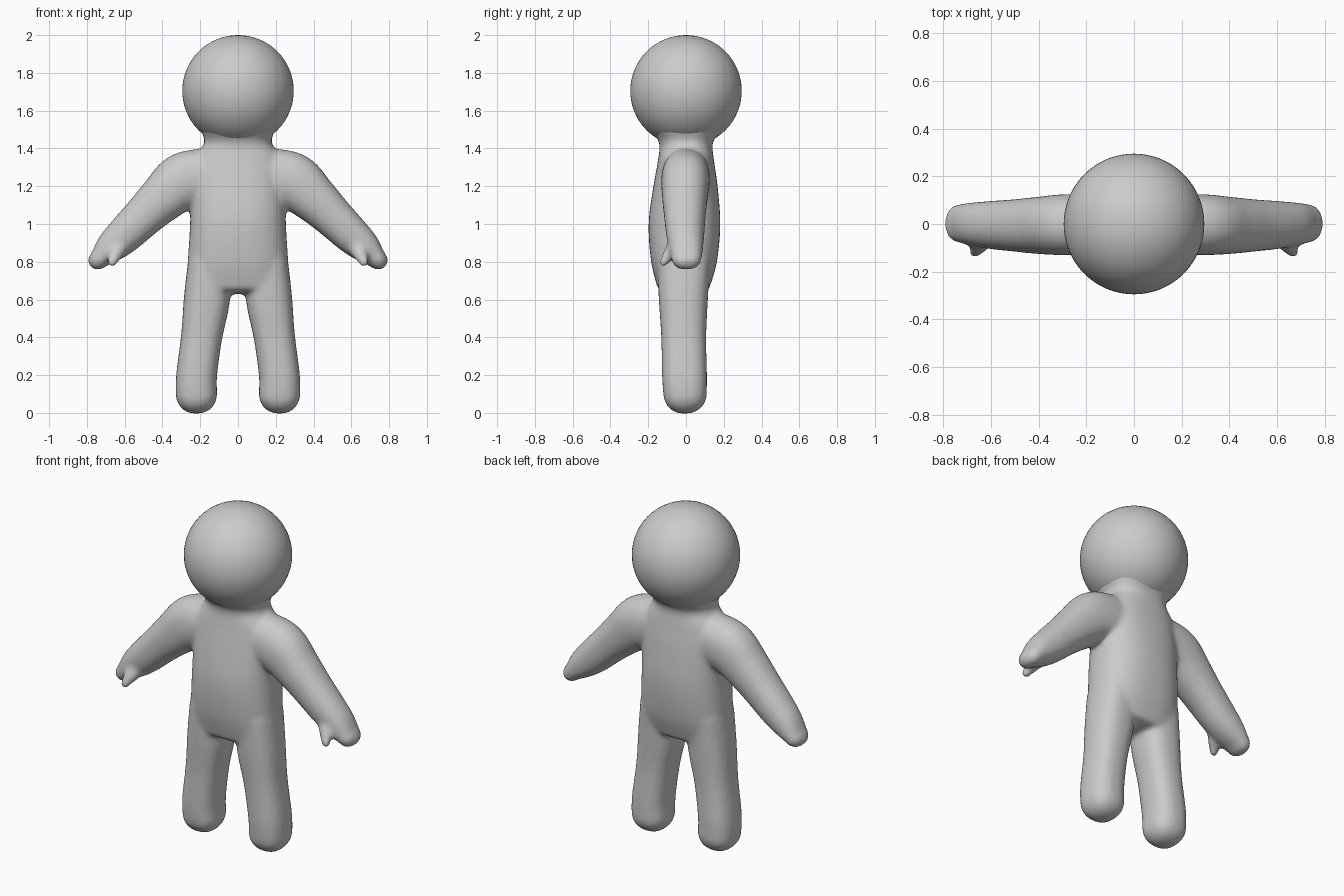
import bpy, bmesh, math
from mathutils import Vector

if "Cube" in bpy.data.objects:
    bpy.data.objects.remove(bpy.data.objects["Cube"])

grey = bpy.data.materials.new("plain_grey")
grey.diffuse_color = (0.6, 0.6, 0.6, 1)
grey.use_nodes = True
grey.node_tree.nodes["Principled BSDF"].inputs["Base Color"].default_value = grey.diffuse_color


def catmull(p0, p1, p2, p3, t):
    return 0.5 * (2 * p1 + (p2 - p0) * t + (2 * p0 - 5 * p1 + 4 * p2 - p3) * t * t
                  + (3 * p1 - p0 - 3 * p2 + p3) * t ** 3)


def loft(bm, sections, power, cap_a, cap_b, side=1, sides=40, steps=6):
    """Skin rounded rings (x, y, z, half width, half depth) along a path, with domed ends."""
    n = len(sections)
    path = []
    for i in range(n - 1):
        ctrl = [sections[max(0, min(n - 1, i + k))] for k in (-1, 0, 1, 2)]
        for s in range(steps):
            path.append([catmull(*c, s / steps) for c in zip(*ctrl)])
    path.append(list(sections[-1]))
    pts = [Vector(p[:3]) for p in path]
    rings = []
    for i, p in enumerate(path):
        d = (pts[min(i + 1, len(pts) - 1)] - pts[max(i - 1, 0)]).normalized()
        rings.append((pts[i], d, p[3], p[4]))

    # domed ends
    def dome(ring, depth, sign):
        out = []
        for k in range(1, 8):
            a = k / 8 * math.pi / 2
            c = math.cos(a) ** 0.9
            out.append((ring[0] + ring[1] * sign * depth * math.sin(a), ring[1],
                        ring[2] * c, ring[3] * c))
        return out
    rings = dome(rings[0], cap_a, -1)[::-1] + rings + dome(rings[-1], cap_b, 1)

    loops = []
    for pos, d, ra, rb in rings:
        u = Vector((0, 1, 0)).cross(d).normalized()
        v = d.cross(u)
        loop = []
        for k in range(sides):
            a = 2 * math.pi * k / sides
            c, s = math.cos(a), math.sin(a)
            q = pos + u * ra * math.copysign(abs(c) ** (2 / power), c) \
                + v * rb * math.copysign(abs(s) ** (2 / power), s)
            loop.append(bm.verts.new((q.x * side, q.y, q.z)))
        loops.append(loop)
    faces = [bm.faces.new(loops[0][::-1]), bm.faces.new(loops[-1])]
    for a, b in zip(loops, loops[1:]):
        for k in range(sides):
            j = (k + 1) % sides
            faces.append(bm.faces.new((a[k], a[j], b[j], b[k])))
    if side < 0:
        bmesh.ops.reverse_faces(bm, faces=faces)


def add_object(name, bm):
    mesh = bpy.data.meshes.new(name)
    bm.to_mesh(mesh)
    bm.free()
    mesh.materials.append(grey)
    mesh.polygons.foreach_set("use_smooth", [True] * len(mesh.polygons))
    obj = bpy.data.objects.new(name, mesh)
    bpy.context.collection.objects.link(obj)
    return obj


# Body: torso with neck, legs, arms and thumbs fused into one soft skin
bm = bmesh.new()
torso = [(0, -.015, .66, .270, .137), (0, -.011, .80, .266, .174), (0, -.008, 1.0, .254, .190),
         (0, -.002, 1.2, .250, .170), (0, 0, 1.34, .235, .148), (0, 0, 1.43, .178, .142),
         (0, 0, 1.50, .200, .190)]
leg = [(.220, -.005, .10, .110, .115), (.219, -.008, .20, .108, .119), (.193, -.012, .40, .109, .119),
       (.165, -.014, .60, .122, .130), (.150, -.012, .80, .115, .140)]
arm = [(.16, 0, 1.25, .150, .125), (.29, -.003, 1.225, .152, .128), (.40, -.006, 1.135, .128, .120),
       (.50, -.006, 1.04, .110, .110), (.60, -.004, .943, .099, .101), (.675, 0, .875, .083, .091),
       (.735, .003, .815, .053, .080)]
thumb = [(.62, -.045, .90, .050, .045), (.645, -.085, .845, .042, .036), (.666, -.117, .800, .027, .024)]

loft(bm, torso, 2.4, .03, .01)
for side in (1, -1):
    loft(bm, leg, 2.5, .105, .05, side)
    loft(bm, arm, 2.2, .05, .062, side)
    loft(bm, thumb, 2, .02, .03, side, sides=20)

body = add_object("body", bm)
remesh = body.modifiers.new("fuse", 'REMESH')
remesh.mode = 'VOXEL'
remesh.voxel_size = 0.012
remesh.use_smooth_shade = True
soften = body.modifiers.new("soften", 'SMOOTH')
soften.factor = 0.5
soften.iterations = 14

# Head: a plain ball
bm = bmesh.new()
bmesh.ops.create_uvsphere(bm, u_segments=64, v_segments=32, radius=0.295)
head = add_object("head", bm)
head.location = (0, 0, 1.705)
